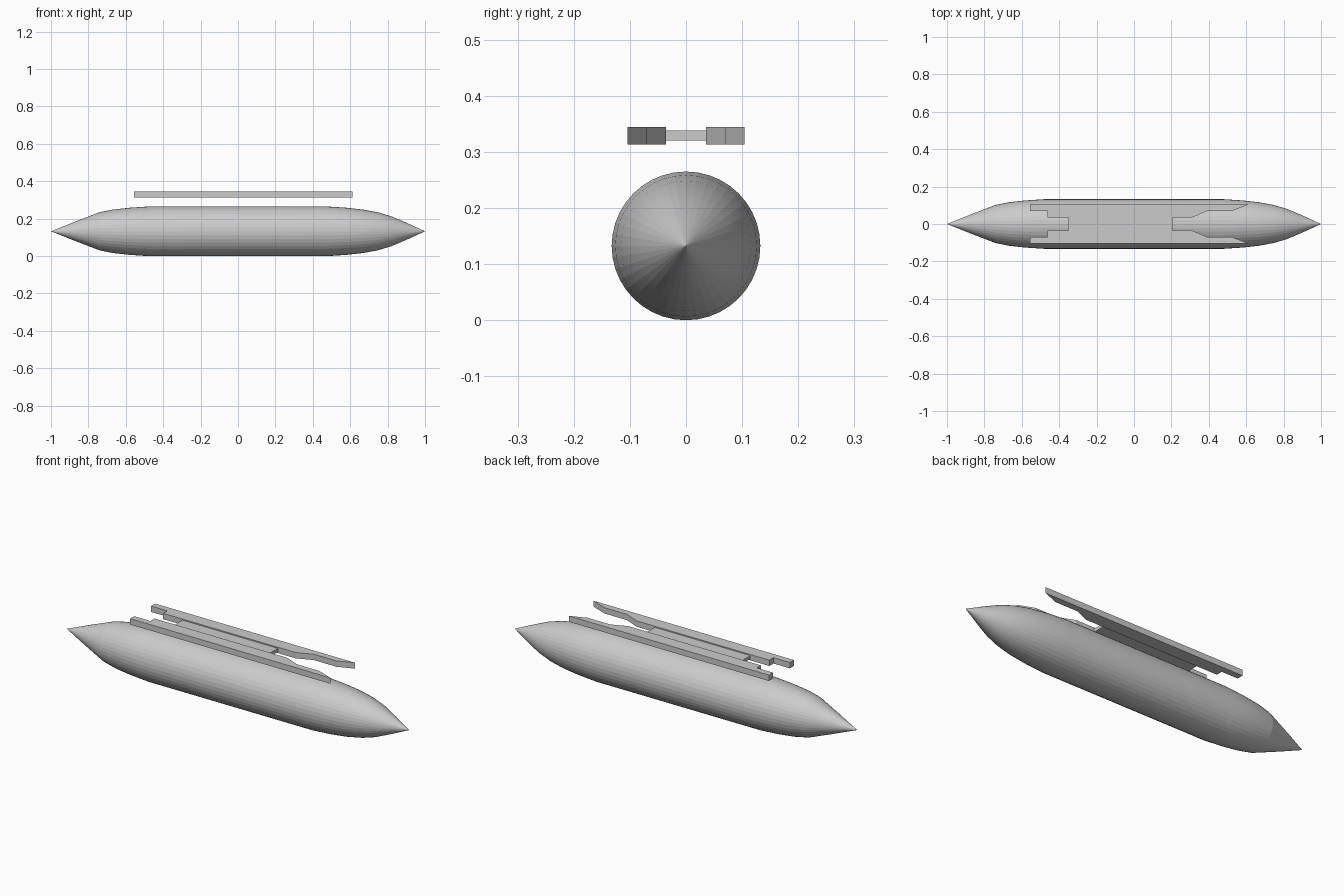
import bpy, bmesh, math

if "Cube" in bpy.data.objects:
    bpy.data.objects.remove(bpy.data.objects["Cube"])


def make_object(name, bm):
    bmesh.ops.recalc_face_normals(bm, faces=bm.faces[:])
    mesh = bpy.data.meshes.new(name)
    bm.to_mesh(mesh)
    bm.free()
    obj = bpy.data.objects.new(name, mesh)
    bpy.context.collection.objects.link(obj)
    return obj


def extruded(name, outline, z0, z1):
    bm = bmesh.new()
    face = bm.faces.new([bm.verts.new((x, y, z0)) for x, y in outline])
    ext = bmesh.ops.extrude_face_region(bm, geom=[face])["geom"]
    top = [v for v in ext if isinstance(v, bmesh.types.BMVert)]
    bmesh.ops.translate(bm, verts=top, vec=(0, 0, z1 - z0))
    return make_object(name, bm)


def mirror_y(obj):
    mod = obj.modifiers.new("Mirror", "MIRROR")
    mod.use_axis = (False, True, False)


# Hull: profile (x, radius) spun around the long axis
R = 0.1325
profile = [(-1, 0), (-0.87, 0.052), (-0.74, 0.102), (-0.67, 0.116), (-0.58, 0.126),
           (-0.48, R), (0.48, R), (0.58, 0.126), (0.67, 0.116),
           (0.75, 0.101), (0.82, 0.080), (0.90, 0.046), (1, 0)]
bm = bmesh.new()
verts = [bm.verts.new((x, 0, R + r)) for x, r in profile]
edges = [bm.edges.new(pair) for pair in zip(verts, verts[1:])]
bmesh.ops.spin(bm, geom=verts + edges, cent=(0, 0, R), axis=(1, 0, 0),
               angle=math.tau, steps=40)
bmesh.ops.remove_doubles(bm, verts=bm.verts[:], dist=1e-4)
hull = make_object("hull", bm)
hull.data.shade_smooth()
bpy.context.view_layer.objects.active = hull
hull.select_set(True)
bpy.ops.object.shade_smooth_by_angle(angle=math.radians(8))

# Side rails: stepped at one end, tapered prongs at the other
rail = extruded("deck_rail", [
    (-0.557, 0.104), (-0.557, 0.07), (-0.462, 0.07), (-0.462, 0.036),
    (0.313, 0.036), (0.393, 0.07), (0.525, 0.07), (0.612, 0.104)], 0.313, 0.344)
mirror_y(rail)

# Thinner recessed panel joining the rails
extruded("deck_panel", [(-0.35, -0.036), (0.207, -0.036),
                        (0.207, 0.036), (-0.35, 0.036)], 0.32, 0.338)
